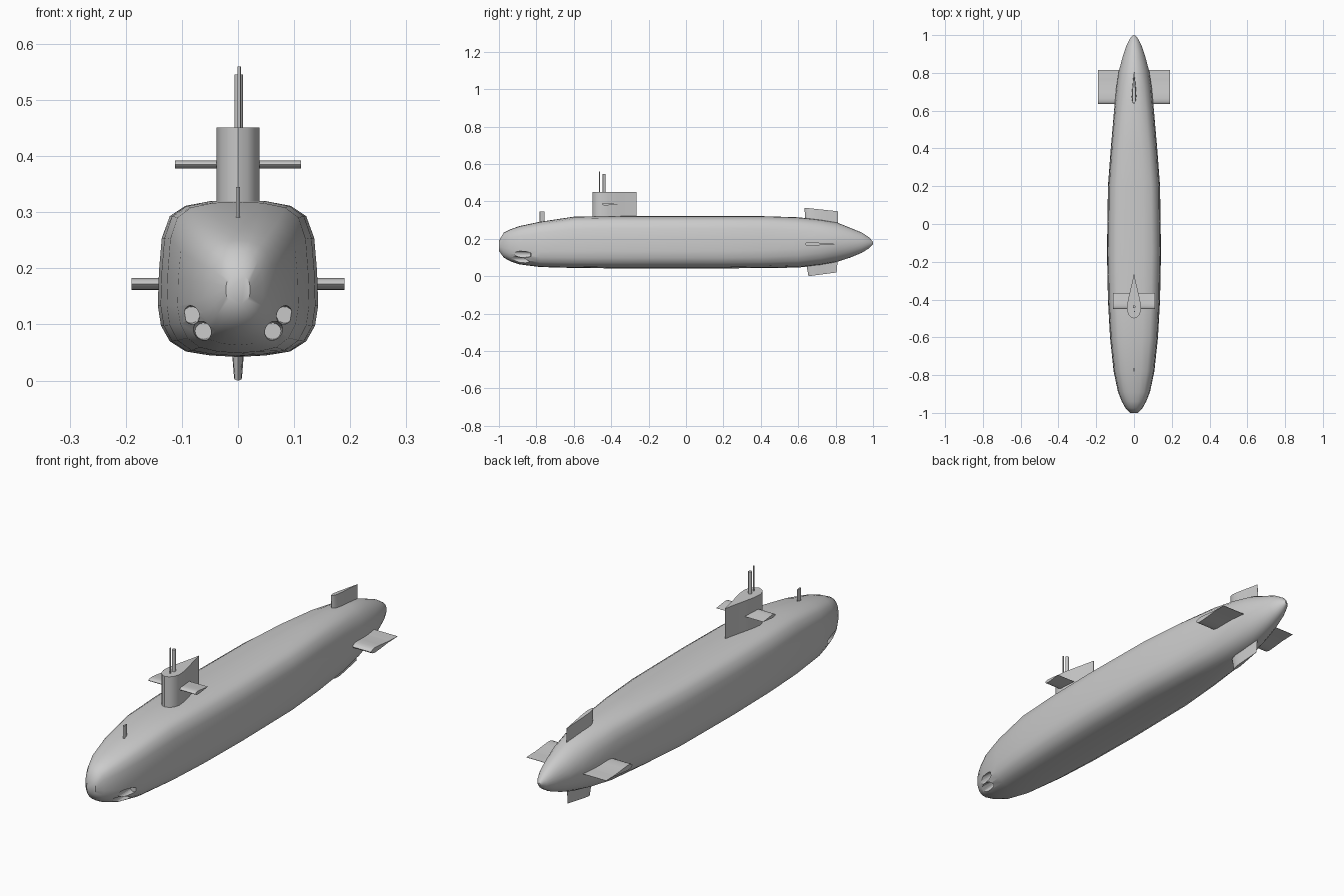
import bpy, bmesh, math
from mathutils import Vector

cube = bpy.data.objects.get("Cube")
if cube:
    bpy.data.objects.remove(cube, do_unlink=True)

grey = bpy.data.materials.new("hull grey")
grey.use_nodes = True
colour = (0.6, 0.6, 0.6, 1)
grey.diffuse_color = colour
grey.node_tree.nodes["Principled BSDF"].inputs["Base Color"].default_value = colour


def loft(name, rings):
    """Skin a list of equal-length rings and cap both ends."""
    bm = bmesh.new()
    loops = [[bm.verts.new(p) for p in ring] for ring in rings]
    count = len(loops[0])
    for a, b in zip(loops, loops[1:]):
        for i in range(count):
            j = (i + 1) % count
            bm.faces.new((a[i], a[j], b[j], b[i]))
    bm.faces.new(loops[0])
    bm.faces.new(loops[-1])
    bmesh.ops.recalc_face_normals(bm, faces=bm.faces)
    mesh = bpy.data.meshes.new(name)
    bm.to_mesh(mesh)
    bm.free()
    mesh.materials.append(grey)
    obj = bpy.data.objects.new(name, mesh)
    bpy.context.collection.objects.link(obj)
    return obj


def smooth(obj, angle=40):
    bpy.ops.object.select_all(action="DESELECT")
    obj.select_set(True)
    bpy.context.view_layer.objects.active = obj
    bpy.ops.object.shade_smooth_by_angle(angle=math.radians(angle))


# Fin section: (chord fraction, thickness fraction)
TEARDROP = [(0, 0), (.03, .45), (.09, .8), (.2, 1), (.35, .92), (.55, .65), (.8, .28), (1, .02)]
HINGED = [(0, 0), (.03, .55), (.08, .85), (.17, 1), (.35, .75), (.66, .2), (.7, .2), (1, .06)]


def section(shape, front, back, half):
    """Closed outline as (chord position, thickness offset) pairs."""
    side = [(front + u * (back - front), t * half) for u, t in shape]
    return side + [(y, -t) for y, t in reversed(side[1:])]


def upright_fin(name, root, tip, shape=TEARDROP):
    """root and tip: front y, back y, front z, back z, half thickness."""
    rings = []
    for y0, y1, z0, z1, half in (root, tip):
        rings.append([(x, y, z0 + (z1 - z0) * (y - y0) / (y1 - y0))
                      for y, x in section(shape, y0, y1, half)])
    smooth(loft(name, rings))


def side_planes(name, span, front, back, z, half, shape):
    for label, s in (("left", 1), ("right", -1)):
        outline = section(shape, front, back, half)
        smooth(loft(f"{label}_{name}", [[(s * x, y, z + t) for y, t in outline]
                                        for x in (0.01, span)]))


def cone(name, start, end, r_start, r_end, sides=20):
    a, b = Vector(start), Vector(end)
    turn = (b - a).to_track_quat("Z", "Y")
    rings = []
    for centre, r in ((a, r_start), (b, r_end)):
        rings.append([centre + turn @ Vector((r * math.cos(k), r * math.sin(k), 0))
                      for k in (math.tau * i / sides for i in range(sides))])
    return loft(name, rings)


# Hull: flat-bottomed section with sloping flanks, rounding off toward the stern
HALF_SECTION = [(0, 0), (.35, .01), (.65, .035), (.85, .1), (.96, .2), (1, .33),
                (.985, .55), (.95, .76), (.85, .9), (.66, .965), (.35, .995), (0, 1)]
# y, half width, bottom z, top z, roundness
STATIONS = [(-1, .022, .135, .19, .8), (-.975, .045, .1, .232, .6),
            (-.94, .065, .08, .25, .5), (-.89, .085, .063, .268, .35),
            (-.78, .108, .049, .291, .15), (-.6, .127, .044, .318, 0),
            (-.4, .138, .042, .321, 0), (-.15, .143, .042, .321, 0),
            (.2, .138, .042, .321, 0), (.4, .123, .043, .321, .1),
            (.6, .106, .046, .315, .4), (.72, .095, .06, .302, .7),
            (.81, .081, .077, .286, 1), (.88, .062, .1, .258, 1),
            (.94, .042, .125, .233, 1), (.98, .023, .15, .207, 1),
            (1, .005, .172, .183, 1)]


def hull_ring(y, width, low, high, roundness):
    side = []
    for i, (w, t) in enumerate(HALF_SECTION):
        a = math.pi * i / (len(HALF_SECTION) - 1)
        w += (math.sin(a) - w) * roundness
        t += ((1 - math.cos(a)) / 2 - t) * roundness
        side.append((w * width, y, low + t * (high - low)))
    return side + [(-x, y, z) for x, y, z in reversed(side[1:-1])]


hull = loft("hull", [hull_ring(*s) for s in STATIONS])

# Four flared torpedo tube recesses in the bow
cutters = []
for x, z in ((.083, .117), (.062, .088)):
    for s in (1, -1):
        cutter = cone("tube_cutter", (s * x, -.83, z),
                      (s * (x + .012), -1.02, z - .004), .0145, .026)
        cutter.hide_render = True
        cut = hull.modifiers.new("tube", "BOOLEAN")
        cut.object = cutter
        cut.solver = "EXACT"
        cutters.append(cutter)
smooth(hull)
for cut in list(hull.modifiers):
    bpy.ops.object.modifier_apply(modifier=cut.name)
for cutter in cutters:
    bpy.data.objects.remove(cutter, do_unlink=True)
smooth(hull)

# Sail with its diving planes
upright_fin("sail", (-.5, -.265, .29, .29, .038), (-.5, -.265, .451, .451, .038))
side_planes("sail_plane", .112, -.45, -.365, .385, .007, TEARDROP)

# Masts on the sail and the sensor fin on the bow
smooth(cone("periscope", (.002, -.463, .44), (.002, -.463, .56), .003, .003, 10))
smooth(cone("mast", (.001, -.438, .44), (.001, -.438, .545), .0075, .0075, 14))
upright_fin("bow_sensor", (-.782, -.757, .27, .27, .004), (-.782, -.757, .345, .345, .004))

# Stern planes and rudders
side_planes("stern_plane", .19, .635, .815, .172, .011, HINGED)
upright_fin("upper_rudder", (.645, .815, .22, .22, .017), (.633, .812, .366, .347, .009))
upright_fin("lower_rudder", (.63, .815, .13, .13, .017), (.655, .805, 0, .02, .007))
